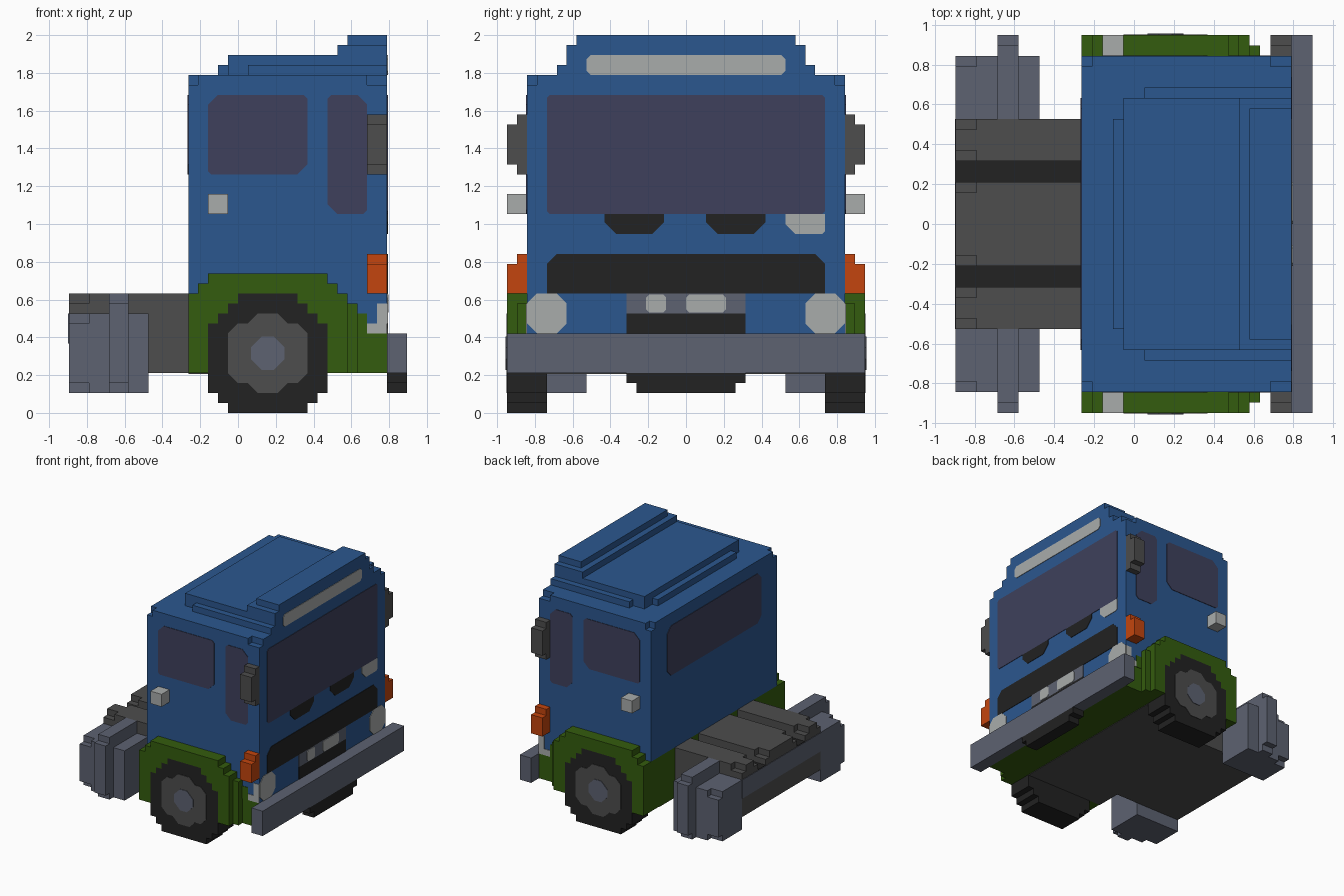
import bpy, bmesh
from mathutils import Vector

if "Cube" in bpy.data.objects:
    bpy.data.objects.remove(bpy.data.objects["Cube"], do_unlink=True)

U = 2 / 38      # one block
T = 0.08        # thickness of painted plates, in blocks


def material(name, rgb):
    lin = [((c / 255 + 0.055) / 1.055) ** 2.4 for c in rgb] + [1]
    m = bpy.data.materials.new(name)
    m.use_nodes = True
    m.diffuse_color = lin
    m.node_tree.nodes["Principled BSDF"].inputs["Base Color"].default_value = lin
    return m


BLUE = material("cab blue", (43, 87, 143))
GREEN = material("fender green", (52, 92, 14))
GREY = material("dark grey", (77, 77, 77))
BLACK = material("black", (34, 34, 34))
SLATE = material("slate", (93, 98, 113))
SILVER = material("silver", (169, 172, 171))
ORANGE = material("signal orange", (196, 69, 14))
GLASS = material("tinted glass", (62, 64, 92))


def finish(name, bm, mat):
    bmesh.ops.recalc_face_normals(bm, faces=bm.faces)
    bmesh.ops.scale(bm, vec=(U, U, U), verts=bm.verts)
    me = bpy.data.meshes.new(name)
    bm.to_mesh(me)
    bm.free()
    me.materials.append(mat)
    bpy.context.collection.objects.link(bpy.data.objects.new(name, me))


def blocks(name, mat, boxes, mirror=False):
    """Boxes as (x0, x1, y0, y1, z0, z1) in blocks; mirror also builds the -y side."""
    for side, s in (("left", 1), ("right", -1)) if mirror else (("", 1),):
        bm = bmesh.new()
        for x0, x1, y0, y1, z0, z1 in boxes:
            vs = bmesh.ops.create_cube(bm, size=1)["verts"]
            for v in vs:
                v.co = Vector((x0 if v.co.x < 0 else x1,
                               s * (y0 if v.co.y < 0 else y1),
                               z0 if v.co.z < 0 else z1))
        finish(f"{name}_{side}" if side else name, bm, mat)


def plate(name, mat, axis, at, rect, cuts=(0, 0, 0, 0)):
    """Thin panel facing along axis; cuts trim corners bl, br, tr, tl."""
    a0, a1, b0, b1 = rect
    bl, br, tr, tl = cuts
    pts = [(a0 + bl, b0), (a1 - br, b0), (a1, b0 + br), (a1, b1 - tr),
           (a1 - tr, b1), (a0 + tl, b1), (a0, b1 - tl), (a0, b0 + bl)]
    pts = [p for i, p in enumerate(pts) if p != pts[i - 1]]
    out = at + (T if at > 0 else -T)
    bm = bmesh.new()
    rings = [[bm.verts.new((d, a, b) if axis == "x" else (a, d, b)) for a, b in pts]
             for d in (at, out)]
    n = len(pts)
    for ring in rings:
        bm.faces.new(ring)
    for i in range(n):
        j = (i + 1) % n
        bm.faces.new((rings[0][i], rings[0][j], rings[1][j], rings[1][i]))
    finish(name, bm, mat)


def side_plates(name, mat, at, rect, cuts=(0, 0, 0, 0)):
    plate(name + "_left", mat, "y", at, rect, cuts)
    plate(name + "_right", mat, "y", -at, rect, cuts)


# Cab shell with notched top corners, and green underbody
blocks("cab", BLUE, [(-5, 15, -16, 16, 12, 33), (9, 15, -16, 16, 8, 12),
                     (-5, 15, -15, 15, 33, 34), (-4, 13, -16, 16, 33, 34)])
blocks("underbody", GREEN, [(-5, 9, -16, 16, 4, 12), (9, 15, -16, 16, 4, 8)])

# Stepped roof and front visor
blocks("roof", BLUE, [(-2, 15, -10, 10, 34, 35), (-1, 15, -12, 12, 34, 36),
                      (1, 15, -13, 13, 34, 35)])
blocks("roof_visor", BLUE, [(10, 15, -12, 12, 36, 37), (11, 15, -11, 11, 37, 38)])
plate("roof_light_strip", SILVER, "x", 15, (-10, 10, 34, 36), (.4, .4, .4, .4))

# Windows
plate("windshield", GLASS, "x", 15, (-14, 14, 20, 32), (.3, .3, .3, .3))
plate("rear_window", GLASS, "x", -5, (-12, 12, 24, 32), (1, 1, 1, 1))
side_plates("door_window", GLASS, 16, (-3, 7, 24, 32), (.3, 1, .4, 1))
side_plates("quarter_window", GLASS, 16, (9, 13, 20, 32), (1, .4, 1, .4))

# Front details
for y in (-5.2, 5):
    plate("wiper", BLACK, "x", 15, (y - 3, y + 3, 18, 20), (1.2, 1.2, 0, 0))
plate("front_badge_plate", SILVER, "x", 15, (10, 14, 18, 20), (1, .3, 0, 0))
plate("front_band", BLACK, "x", 15, (-14, 14, 12, 16), (0, 0, 1, 1))
plate("grille_lower", BLACK, "x", 15, (-6, 6, 8, 10))
plate("grille_upper", SLATE, "x", 15, (-6, 6, 10, 12))
for a, b in ((-4, -2), (0, 4)):
    plate("grille_lamp", SILVER, "x", 15 + T, (a, b, 10.1, 11.9), (.3, .3, .3, .3))
for s, y in (("left", 14), ("right", -14)):
    plate("headlight_" + s, SILVER, "x", 15, (y - 2, y + 2, 8, 12), (1, 1, 1, 1))
side_plates("headlight_side", SILVER, 16, (14, 15, 8, 11))
side_plates("headlight_base", SILVER, 16, (13, 14, 8, 9))

# Mirrors, turn signals, door handles
blocks("mirror", GREY, [(13, 15, 16, 17, 24, 30), (13, 15, 17, 18, 25, 29)], True)
blocks("turn_signal", ORANGE, [(13, 15, 16, 17, 12, 16), (13, 15, 17, 18, 12, 15)], True)
blocks("door_handle", SILVER, [(-3, -1, 16, 18, 20, 22)], True)

# Bumper and lower lip
blocks("bumper", SLATE, [(15, 17, -18, 18, 4, 8)])
blocks("bumper_lip", BLACK, [(15, 17, -6, 6, 3, 4), (15, 17, -5, 5, 2, 3)])

# Wheels: stepped discs from (z0, z1, half width) rows
tyre_rows = [(0, 1, 4), (1, 2, 5), (2, 9, 6), (9, 10, 5), (10, 11, 4), (11, 12, 3)]
blocks("tyre", BLACK, [(3 - w, 3 + w, 14, 18, a, b) for a, b, w in tyre_rows], True)
side_plates("wheel_rim", GREY, 18, (-1, 7, 3, 9), (1, 1, 1, 1))
side_plates("wheel_rim_tall", GREY, 18, (1, 5, 2, 10), (1, 1, 1, 1))
side_plates("wheel_hub", SLATE, 18 + T, (1.3, 4.7, 4.3, 7.7), (1.1, 1.1, 1.1, 1.1))

# Fenders: rows (z0, z1, rear x, front x) around the tyre
fender = []
half = {z: w for a, b, w in tyre_rows for z in range(a, b)}
for z in range(4, 14):
    rear = -5 if z < 12 else z - 16
    front = 13 if z < 10 else 22 - z
    w = half.get(z, 0)
    for y0, y1, limit in ((15, 17, 12), (17, 18, 11)):
        fender += [(rear, 3 - w, y0, y1, z, z + 1),
                   (3 + w, min(front, limit), y0, y1, z, z + 1)]
blocks("fender", GREEN, fender, True)
side_plates("fender_tip", GREEN, 16, (12, 13, 8, 10))

# Chassis: three humps with black grooves, notched at the tail
blocks("chassis", GREY, [(-17, -5, -10, 10, 4, 10),
                         (-17, -5, -9, -7, 10, 12), (-17, -5, 7, 9, 10, 12),
                         (-17, -5, -3, 3, 10, 12),
                         (-17, -5, -10, -6, 10, 11), (-17, -5, 6, 10, 10, 11),
                         (-17, -5, -4, 4, 10, 11),
                         (-15, -5, -10, -6, 11, 12), (-15, -5, 6, 10, 11, 12),
                         (-15, -5, -4, 4, 11, 12)])
blocks("chassis_groove", BLACK, [(-17, -5, 4, 6, 10, 10 + T)], True)
blocks("belly_plate", GREY, [(-5, 9, -14, 14, 4 - T, 4)])
plate("tail_crossbar", SLATE, "x", -17, (-10, 10, 7, 10))

# Side tanks with a raised strap
blocks("tank", SLATE, [(-17, -9, 10, 16, 3, 9),
                       (-17, -9, 10, 15, 2, 10), (-15, -9, 10, 16, 2, 10)], True)
blocks("tank_strap", SLATE, [(-13, -11, 10, 17, 2, 12), (-13, -11, 17, 18, 3, 11)], True)
